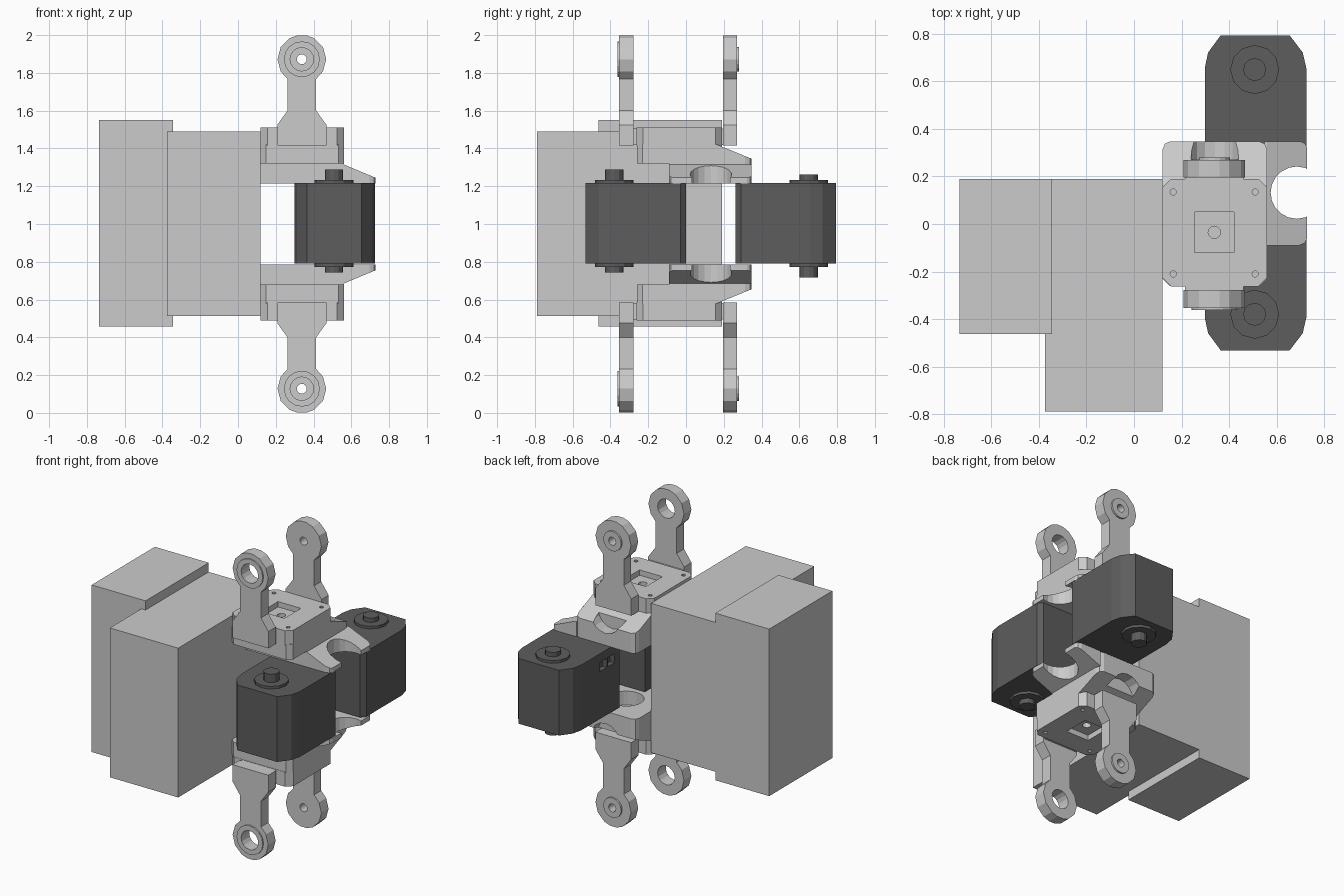
import bpy, bmesh
from math import sin, cos, radians, tau

if "Cube" in bpy.data.objects:
    bpy.data.objects.remove(bpy.data.objects["Cube"])

MID = 1.0  # every object's origin sits on the horizontal symmetry plane


def prism(name, pts, axis, a, b):
    """Extrude a 2D outline along an axis from a to b."""
    place = {'x': lambda u, v, w: (w, u, v - MID),
             'y': lambda u, v, w: (u, w, v - MID),
             'z': lambda u, v, w: (u, v, w - MID)}[axis]
    bm = bmesh.new()
    lo = [bm.verts.new(place(u, v, a)) for u, v in pts]
    hi = [bm.verts.new(place(u, v, b)) for u, v in pts]
    bm.faces.new(lo)
    bm.faces.new(hi)
    n = len(pts)
    for i in range(n):
        j = (i + 1) % n
        bm.faces.new((lo[i], lo[j], hi[j], hi[i]))
    bmesh.ops.recalc_face_normals(bm, faces=bm.faces)
    me = bpy.data.meshes.new(name)
    bm.to_mesh(me)
    bm.free()
    ob = bpy.data.objects.new(name, me)
    ob.location.z = MID
    bpy.context.collection.objects.link(ob)
    return ob


def rect(x0, x1, y0, y1):
    return [(x0, y0), (x1, y0), (x1, y1), (x0, y1)]


def octagon(x0, x1, y0, y1, c):
    return [(x0 + c, y0), (x1 - c, y0), (x1, y0 + c), (x1, y1 - c),
            (x1 - c, y1), (x0 + c, y1), (x0, y1 - c), (x0, y0 + c)]


def circle(cx, cy, r, n=12):
    return [(cx + r * cos(tau * i / n), cy + r * sin(tau * i / n)) for i in range(n)]


def boolean(ob, pts, axis, a, b, op='DIFFERENCE'):
    other = prism("cutter", pts, axis, a, b)
    other.hide_render = True
    m = ob.modifiers.new("cut", 'BOOLEAN')
    m.operation, m.solver, m.object = op, 'EXACT', other
    bpy.context.view_layer.update()
    bpy.context.view_layer.objects.active = ob
    bpy.ops.object.modifier_apply(modifier=m.name)
    bpy.data.objects.remove(other)


def mirror_z(ob):
    m = ob.modifiers.new("mirror", 'MIRROR')
    m.use_axis = (False, False, True)
    m.use_mirror_merge = False


def paint(ob, mat):
    ob.data.materials.clear()
    ob.data.materials.append(mat)


dark = bpy.data.materials.new("dark_grey")
dark.diffuse_color = (0.11, 0.11, 0.11, 1)
dark.use_nodes = True
dark.node_tree.nodes["Principled BSDF"].inputs["Base Color"].default_value = dark.diffuse_color

# Large housings
prism("main_housing", rect(-0.375, 0.12, -0.79, 0.19), 'z', 0.513, 1.49)
prism("rear_housing", rect(-0.735, -0.345, -0.463, 0.19), 'z', 0.457, 1.55)

# Bracket: stepped body with a sloped back, mirrored below
body = prism("bracket_body", [(-0.26, 1.32), (-0.26, 1.42), (0.165, 1.42), (0.348, 1.345),
                              (0.348, 1.215), (-0.09, 1.215), (-0.09, 1.32)], 'x', 0.12, 0.56)
# rounded back corners and chamfered front corners
boolean(body, [(0.15, -0.3), (0.53, -0.3), (0.53, -0.261), (0.561, -0.23), (0.561, 0.31),
               (0.55, 0.338), (0.523, 0.349), (0.155, 0.349), (0.13, 0.338), (0.119, 0.31),
               (0.119, -0.23), (0.15, -0.261)], 'z', 1.1, 1.6, 'INTERSECT')
boolean(body, circle(0.34, 1.40, 0.105, 16), 'y', 0.272, 0.4)
boolean(body, circle(0.34, 0.13, 0.105, 24), 'z', 1.1, 1.305)
mirror_z(body)

# Claw: tapering plate with a round open notch
claw = prism("bracket_claw", [(0.55, 1.215), (0.728, 1.215), (0.728, 1.245),
                              (0.56, 1.315), (0.55, 1.315)], 'y', -0.09, 0.348)
boolean(claw, [(0.5, -0.1), (0.695, -0.1), (0.695, -0.0901), (0.719, -0.08), (0.729, -0.06),
               (0.729, 0.32), (0.719, 0.34), (0.695, 0.349), (0.5, 0.349)],
        'z', 1.1, 1.5, 'INTERSECT')
boolean(claw, circle(0.685, 0.132, 0.11, 20), 'z', 1.1, 1.5)
mirror_z(claw)

# Top plate with square socket and screw holes
plate = prism("bracket_plate", octagon(0.12, 0.56, -0.262, 0.19, 0.035), 'z', 1.415, 1.51)
boolean(plate, rect(0.255, 0.42, -0.12, 0.05), 'z', 1.475, 1.6)
boolean(plate, circle(0.338, -0.035, 0.026), 'z', 1.43, 1.6)
for x in (0.165, 0.51):
    for y in (-0.21, 0.135):
        boolean(plate, circle(x, y, 0.013, 10), 'z', 1.45, 1.6)
mirror_z(plate)

# Eyelet arms: front with a wide bore, back with a small one
CX, CZ, R = 0.338, 1.872, 0.129
arc = [(CX + R * cos(radians(t)), CZ + R * sin(radians(t)))
       for t in [-54, -30, 0, 30, 60, 80, 100, 120, 150, 180, 210, 234]]
outline = ([(0.208, 1.415), (0.468, 1.415), (0.468, 1.525), (0.414, 1.6)] + arc
           + [(0.262, 1.6), (0.208, 1.525)])
for side, y0, y1, bore, boss_r, b0, b1, t0, t1 in (
        ("front", -0.354, -0.278, 0.062, 0.095, -0.362, -0.34, -0.28, -0.25),
        ("back", 0.195, 0.269, 0.026, 0.065, 0.25, 0.28, 0.17, 0.197)):
    arm = prism(side + "_arm", outline, 'y', y0, y1)
    boss = prism(side + "_arm_boss", circle(CX, CZ, boss_r, 16), 'y', b0, b1)
    tab = prism(side + "_arm_tab", rect(0.215, 0.46, 1.417, 1.505), 'y', t0, t1)
    for ob in (arm, boss):
        boolean(ob, circle(CX, CZ, bore, 16), 'y', -0.5, 0.5)
    for ob in (arm, boss, tab):
        mirror_z(ob)

# Motors: chamfered blocks pointing opposite ways, the back one turned over
X0, X1, Z0, Z1 = 0.298, 0.725, 0.79, 1.217
for side, inner, d, pivot, top, bottom in (("front", 0.0, -1, -0.38, 1.288, 0.742),
                                           ("back", 0.262, 1, 0.65, 1.262, 0.718)):
    def at(t):
        return inner + d * t
    motor = prism(side + "_motor",
                  [(X0, at(0)), (0.70, at(0)), (X1, at(0.03)), (X1, at(0.395)), (0.71, at(0.46)),
                   (0.655, at(0.532)), (0.365, at(0.532)), (0.312, at(0.46)), (X0, at(0.395))],
                  'z', Z0, Z1)
    # cable sockets in the side
    for a in (0.05, 0.13):
        y0, y1 = sorted((at(a), at(a + 0.07)))
        boolean(motor, rect(y0, y1, 1.10, 1.16), 'x', 0.2, 0.33)
    parts = [motor,
             prism(side + "_motor_flange", circle(0.508, pivot, 0.103), 'z', Z0 - 0.017, Z1 + 0.017),
             prism(side + "_motor_shaft", circle(0.508, pivot, 0.048), 'z', bottom, top)]
    for ob in parts:
        paint(ob, dark)
